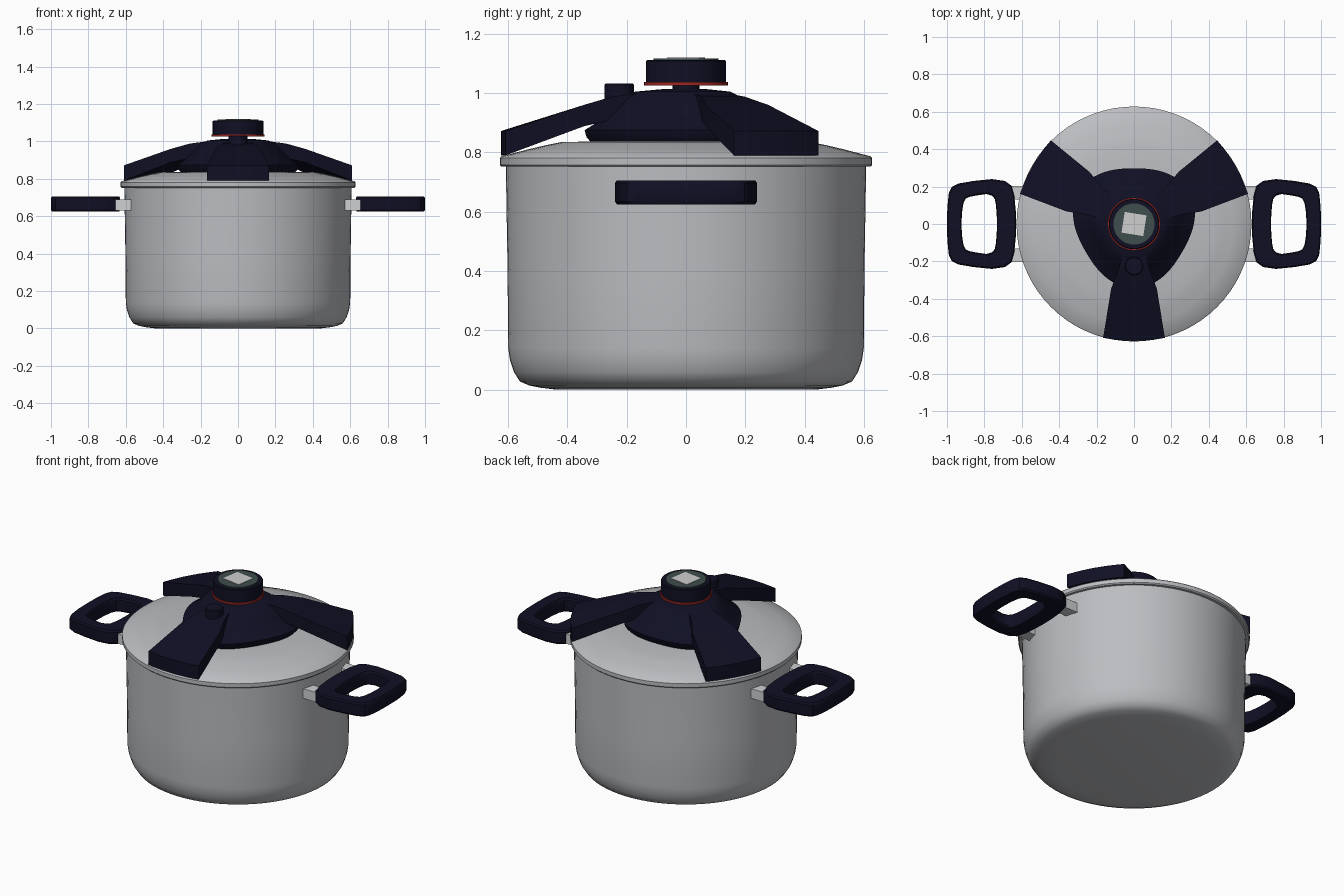
import bpy, bmesh, math
from mathutils import Matrix

if "Cube" in bpy.data.objects:
    bpy.data.objects.remove(bpy.data.objects["Cube"])


def material(name, rgb):
    m = bpy.data.materials.new(name)
    m.diffuse_color = (*rgb, 1)
    m.use_nodes = True
    m.node_tree.nodes["Principled BSDF"].inputs["Base Color"].default_value = m.diffuse_color
    return m


STEEL = material("brushed steel", (0.50, 0.51, 0.53))
BRACKET = material("light steel", (0.62, 0.63, 0.65))
NAVY = material("dark navy plastic", (0.005, 0.005, 0.018))
RED = material("red", (0.33, 0.02, 0.015))
SLATE = material("dark slate", (0.05, 0.075, 0.075))
PALE = material("pale silver", (0.62, 0.62, 0.62))


def finish(name, bm, mat, smooth=30):
    bmesh.ops.recalc_face_normals(bm, faces=bm.faces)
    me = bpy.data.meshes.new(name)
    bm.to_mesh(me)
    bm.free()
    me.materials.append(mat)
    ob = bpy.data.objects.new(name, me)
    bpy.context.collection.objects.link(ob)
    bpy.ops.object.select_all(action='DESELECT')
    ob.select_set(True)
    bpy.context.view_layer.objects.active = ob
    if smooth:
        bpy.ops.object.shade_smooth_by_angle(angle=math.radians(smooth))
    return ob


def lathe(name, profile, mat, n=72, wobble=None, centre=(0, 0), smooth=30):
    """Closed solid of revolution; wobble(angle) scales the radius."""
    bm = bmesh.new()
    rings = []
    for r, z in profile:
        ring = []
        for i in range(n):
            a = 2 * math.pi * i / n
            k = r * (wobble(a) if wobble else 1)
            ring.append(bm.verts.new((centre[0] + k * math.cos(a),
                                      centre[1] + k * math.sin(a), z)))
        rings.append(ring)
    for lo, hi in zip(rings, rings[1:]):
        for i in range(n):
            j = (i + 1) % n
            bm.faces.new((lo[i], lo[j], hi[j], hi[i]))
    bm.faces.new(rings[0])
    bm.faces.new(rings[-1])
    return finish(name, bm, mat, smooth)


# Pot body and lid
lathe("pot_body", [(0.44, 0.0), (0.49, 0.006), (0.53, 0.014), (0.56, 0.027),
                   (0.58, 0.058), (0.594, 0.10), (0.60, 0.14), (0.602, 0.40),
                   (0.608, 0.76)], STEEL, smooth=40)
lathe("lid", [(0.60, 0.752), (0.622, 0.752), (0.628, 0.758), (0.628, 0.781),
              (0.622, 0.787), (0.53, 0.811), (0.47, 0.825), (0.42, 0.835),
              (0.25, 0.838), (0.02, 0.84)], STEEL, smooth=40)

# Rounded three-lobed hub of the lid handle
lathe("handle_hub", [(0.94, 0.836), (0.98, 0.85), (1.0, 0.875), (0.86, 0.905),
                     (0.72, 0.95), (0.60, 0.99), (0.50, 1.005), (0.25, 1.013),
                     (0.02, 1.016)], NAVY,
      wobble=lambda a: 0.32 - 0.022 * math.cos(3 * (a - math.pi / 2)))

# Three arms: sections of (distance, half width, top, bottom)
SECTIONS = [(0.12, 0.05, 1.006, 0.93), (0.25, 0.085, 0.988, 0.91),
            (0.345, 0.122, 0.960, 0.888), (0.62, 0.165, 0.872, 0.79)]
COLS = 6


def arm(name, angle):
    bm = bmesh.new()
    loops = []
    for s, (d, w, top, bot) in enumerate(SECTIONS):
        bow = 0.016 if s == 3 else 0
        us = [2 * i / COLS - 1 for i in range(COLS + 1)]
        row = [(d + bow * (0.3 - u * u), u * w, top) for u in us]
        row += [(d + bow * (0.3 - u * u), u * w, bot) for u in reversed(us)]
        loops.append([bm.verts.new(p) for p in row])
    m = len(loops[0])
    for a, b in zip(loops, loops[1:]):
        for i in range(m):
            bm.faces.new((a[i], a[(i + 1) % m], b[(i + 1) % m], b[i]))
    for ring in (loops[0], loops[-1]):
        for i in range(COLS):
            bm.faces.new((ring[i], ring[i + 1], ring[m - 2 - i], ring[m - 1 - i]))
    bm.transform(Matrix.Rotation(math.radians(angle), 4, 'Z'))
    finish(name, bm, NAVY, 25)


for name, angle in (("front_arm", -90), ("right_arm", 30), ("left_arm", 150)):
    arm(name, angle)

# Valve button, knob, ring and dial
lathe("valve_button", [(0.05, 0.94), (0.05, 1.028), (0.045, 1.033)], NAVY, 24,
      centre=(0, -0.225))
lathe("knob_neck", [(0.045, 1.0), (0.045, 1.03)], NAVY, 24)
lathe("knob_ring", [(0.141, 1.025), (0.141, 1.037)], RED, 48)
lathe("knob", [(0.135, 1.036), (0.135, 1.108), (0.131, 1.111)], NAVY, 48)
lathe("knob_dial", [(0.11, 1.108), (0.11, 1.117)], SLATE, 48)
bm = bmesh.new()
bmesh.ops.create_cube(bm, size=1, matrix=Matrix.Translation((0, 0, 1.1175))
                      @ Matrix.Rotation(math.radians(-9), 4, 'Z')
                      @ Matrix.Diagonal((0.118, 0.112, 0.004, 1)))
finish("dial_plate", bm, PALE, 0)

# Looped side handles: matching half outlines (outer edge, hole edge)
OUTER = [(1.0, 0), (0.998, 0.09), (0.99, 0.165), (0.975, 0.198), (0.94, 0.216),
         (0.86, 0.230), (0.76, 0.240), (0.69, 0.230), (0.655, 0.205),
         (0.64, 0.15), (0.632, 0.07), (0.63, 0)]
HOLE = [(0.922, 0), (0.92, 0.06), (0.912, 0.11), (0.90, 0.135), (0.88, 0.145),
        (0.84, 0.153), (0.79, 0.160), (0.76, 0.152), (0.745, 0.135),
        (0.738, 0.10), (0.734, 0.05), (0.733, 0)]


def full(half):
    return half + [(x, -y) for x, y in half[-2:0:-1]]


def inset(pts, k, cx=0.82):
    return [(cx + (x - cx) * k, y * k) for x, y in pts]


for side, sx in (("right", 1), ("left", -1)):
    bm = bmesh.new()
    out, hole = full(OUTER), full(HOLE)
    section = [(inset(out, 0.97), 0.625), (out, 0.634), (out, 0.697),
               (inset(out, 0.97), 0.706), (inset(hole, 1.05), 0.706),
               (hole, 0.697), (hole, 0.634), (inset(hole, 1.05), 0.625)]
    rings = [[bm.verts.new((sx * x, y, z)) for x, y in pts] for pts, z in section]
    n = len(out)
    for k, ring in enumerate(rings):
        nxt = rings[(k + 1) % len(rings)]
        for i in range(n):
            j = (i + 1) % n
            bm.faces.new((ring[i], ring[j], nxt[j], nxt[i]))
    finish(side + "_side_handle", bm, NAVY, 35)

    # Steel brackets joining handle and pot
    bm = bmesh.new()
    for sy in (1, -1):
        bmesh.ops.create_cube(bm, size=1, matrix=Matrix.Translation(
            (sx * 0.615, sy * 0.167, 0.66)) @ Matrix.Diagonal((0.11, 0.07, 0.058, 1)))
    finish(side + "_handle_brackets", bm, BRACKET, 0)
